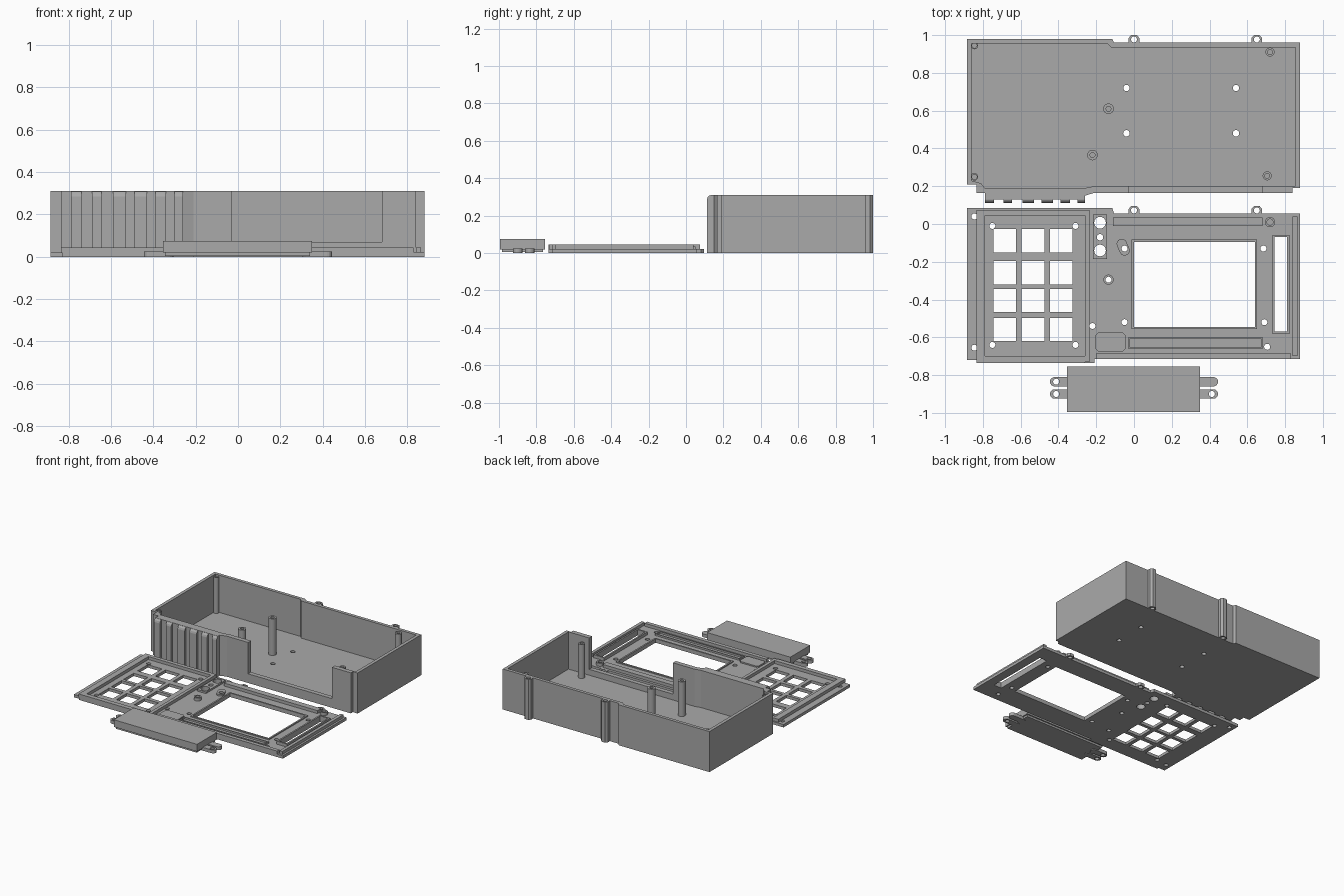
import bpy, bmesh, math

if "Cube" in bpy.data.objects:
    bpy.data.objects.remove(bpy.data.objects["Cube"])

grey = bpy.data.materials.new("mid grey")
grey.diffuse_color = (0.40, 0.40, 0.40, 1)
grey.use_nodes = True
grey.node_tree.nodes["Principled BSDF"].inputs["Base Color"].default_value = grey.diffuse_color


def prism_into(bm, pts, z0, z1):
    """Extrude a plan outline between two heights."""
    low = [bm.verts.new((x, y, z0)) for x, y in pts]
    face = bm.faces.new(low)
    up = bmesh.ops.extrude_face_region(bm, geom=[face])["geom"]
    for v in up:
        if isinstance(v, bmesh.types.BMVert):
            v.co.z = z1


def rect(x0, x1, y0, y1):
    return [(x0, y0), (x1, y0), (x1, y1), (x0, y1)]


def circle(x, y, r, n=20):
    return [(x + r * math.cos(2 * math.pi * i / n), y + r * math.sin(2 * math.pi * i / n)) for i in range(n)]


def capsule(x0, y0, x1, y1, r, n=8):
    a = math.atan2(y1 - y0, x1 - x0)
    out = []
    for cx, cy, s in ((x1, y1, a - math.pi / 2), (x0, y0, a + math.pi / 2)):
        out += [(cx + r * math.cos(s + math.pi * i / n), cy + r * math.sin(s + math.pi * i / n)) for i in range(n + 1)]
    return out


def make(name, solids):
    """One object from a list of (outline, z0, z1)."""
    bm = bmesh.new()
    for pts, z0, z1 in solids:
        prism_into(bm, pts, z0, z1)
    bmesh.ops.recalc_face_normals(bm, faces=bm.faces)
    me = bpy.data.meshes.new(name)
    bm.to_mesh(me)
    bm.free()
    me.materials.append(grey)
    ob = bpy.data.objects.new(name, me)
    bpy.context.collection.objects.link(ob)
    return ob


def cut(ob, solids):
    """Subtract prisms, or a ready-made cutter object."""
    tool = make("cutter", solids) if isinstance(solids, list) else solids
    mod = ob.modifiers.new("cut", 'BOOLEAN')
    mod.operation, mod.solver, mod.object = 'DIFFERENCE', 'EXACT', tool
    bpy.context.view_layer.objects.active = ob
    bpy.ops.object.modifier_apply(modifier=mod.name)
    bpy.data.objects.remove(tool)


def frame(name, x0, x1, y0, y1, w, z0, z1):
    """Thin rectangular rim around an opening."""
    ob = make(name, [(rect(x0 - w, x1 + w, y0 - w, y1 + w), z0, z1)])
    cut(ob, [(rect(x0, x1, y0, y1), z0 - 0.1, z1 + 0.1)])


def smooth(ob):
    bpy.ops.object.select_all(action='DESELECT')
    ob.select_set(True)
    bpy.context.view_layer.objects.active = ob
    bpy.ops.object.shade_smooth_by_angle()


# ---------- open case ----------
H, FLOOR = 0.31, 0.025
outer = [(-0.885, 0.98), (-0.885, 0.21), (-0.835, 0.21), (-0.835, 0.165), (-0.79, 0.165), (-0.79, 0.13),
         (-0.26, 0.13), (-0.26, 0.15), (-0.21, 0.165), (0.84, 0.165), (0.84, 0.19), (0.88, 0.19),
         (0.88, 0.96), (-0.105, 0.96), (-0.115, 0.98)]
inner = [(-0.86, 0.955), (-0.86, 0.23), (-0.81, 0.215), (-0.79, 0.19), (-0.26, 0.19), (-0.21, 0.2),
         (0.855, 0.2), (0.855, 0.935), (-0.12, 0.935), (-0.14, 0.955)]
case = make("case_shell", [(outer, 0, H)])
cut(case, [(inner, FLOOR, 0.5)])
cut(case, [(rect(-0.03, 0.68, 0.1, 0.21), 0.07, 0.5)])
cut(case, [(circle(x, y, 0.017), -0.1, 0.1) for x in (-0.04, 0.54) for y in (0.48, 0.72)])
# screw holes through the front wall
side_holes = make("cutter", [(circle(x, -z, 0.015), 0.1, 0.25) for x in (-0.08, 0.74) for z in (0.155, 0.22)])
for v in side_holes.data.vertices:
    x, y, z = v.co
    v.co = (x, z, -y)
side_holes.data.flip_normals()
cut(case, side_holes)

# grip ribs with a rounded upper front edge
for x0, x1 in ((-0.79, -0.74), (-0.69, -0.645), (-0.59, -0.53), (-0.49, -0.43), (-0.39, -0.34), (-0.30, -0.26)):
    prof = [(0.135, 0), (0.112, 0), (0.112, 0.285), (0.116, 0.298), (0.125, 0.307), (0.135, H)]
    rib = make("grip_rib", [(prof, x0, x1)])
    for v in rib.data.vertices:
        a, b, c = v.co
        v.co = (c, a, b)

# screw posts inside the case
for x, y, r, top in ((-0.845, 0.945, 0.02, 0.30), (-0.845, 0.25, 0.02, 0.30), (-0.135, 0.61, 0.028, 0.305),
                     (-0.22, 0.365, 0.028, 0.29), (0.72, 0.91, 0.024, 0.30), (0.705, 0.255, 0.024, 0.285)):
    post = make("screw_post", [(circle(x, y, r), FLOOR - 0.005, top)])
    cut(post, [(circle(x, y, 0.013), 0.1, 0.5)])
    smooth(post)


def lug(name, x, y0, y1, z1):
    """Rounded ear with a through hole, standing on the rear edge."""
    ob = make(name, [([(x - 0.028, y0), (x + 0.028, y0), (x + 0.028, y1 - 0.015), (x + 0.015, y1),
                       (x - 0.015, y1), (x - 0.028, y1 - 0.015)], 0, z1)])
    cut(ob, [(circle(x, y1 - 0.023, 0.016), -0.1, 0.5)])


for x in (0, 0.65):
    lug("rear_column", x, 0.95, 1.0, H)
    lug("panel_lug", x, 0.05, 0.095, 0.022)

# ---------- front panel ----------
T, R = 0.022, 0.045
plan = [(-0.885, 0.085), (-0.885, -0.72), (-0.83, -0.72), (-0.83, -0.735), (-0.21, -0.735), (-0.21, -0.715),
        (0.88, -0.715), (0.88, 0.055), (-0.105, 0.055), (-0.115, 0.085)]
panel = make("front_panel", [(plan, 0, T)])
keys = [(-0.745 + 0.15 * c, -0.625 + 0.15 * c, y, y + 0.123) for c in range(3)
        for y in (-0.62, -0.467, -0.32, -0.15)]
cut(panel, [(rect(*k), -0.1, 0.2) for k in keys] + [(rect(0, 0.64, -0.545, -0.095), -0.1, 0.2),
                                                  (rect(0.745, 0.81, -0.57, -0.07), -0.1, 0.2)])
screws = [(-0.845, 0.04), (-0.845, -0.655), (-0.22, -0.54), (-0.05, -0.52), (-0.05, -0.13), (0.685, -0.13),
          (0.69, -0.52), (0.705, -0.65), (-0.135, -0.295)]
screws += [(x, y) for x in (-0.75, -0.31) for y in (-0.01, -0.64)]
lamps = [(-0.18, 0.007, 0.031), (-0.18, -0.07, 0.017), (-0.18, -0.14, 0.031)]
cut(panel, [(circle(x, y, 0.016), -0.1, 0.2) for x, y in screws] + [(circle(*c), -0.1, 0.2) for c in lamps])

# raised ribs running along the panel edges
for r in (rect(-0.835, -0.79, -0.735, 0.075), rect(-0.26, -0.235, -0.73, 0.075), rect(-0.79, -0.26, 0.045, 0.075),
          rect(-0.79, -0.26, -0.735, -0.7), rect(-0.11, 0.68, -0.01, 0.035), rect(-0.2, 0.83, -0.715, -0.685),
          rect(0.84, 0.865, -0.7, 0.04)):
    make("panel_rib", [(r, T - 0.004, R)])

# rims around the window, slot, groove, switch pad and indicator block
frame("window_rim", 0, 0.64, -0.545, -0.095, 0.012, T - 0.004, 0.03)
frame("slot_rim", 0.745, 0.81, -0.57, -0.07, 0.012, T - 0.004, R)
frame("groove_rim", -0.025, 0.675, -0.65, -0.61, 0.008, T - 0.004, 0.035)
make("switch_pad", [([(-0.205, -0.66), (-0.19, -0.675), (-0.06, -0.675), (-0.045, -0.66), (-0.045, -0.59),
                      (-0.06, -0.575), (-0.19, -0.575), (-0.205, -0.59)], T - 0.004, 0.032)])
block = make("indicator_block", [(rect(-0.218, -0.142, -0.185, 0.05), T - 0.004, 0.035)])
cut(block, [(circle(*c), -0.1, 0.2) for c in lamps])

# raised bosses around screw holes
boss = make("oval_boss", [(capsule(-0.05, -0.14, -0.065, -0.105, 0.027), T - 0.004, 0.035)])
cut(boss, [(circle(-0.05, -0.13, 0.016), -0.1, 0.2)])
for x, y in ((-0.135, -0.295), (0.72, 0.01)):
    ring = make("round_boss", [(circle(x, y, 0.027), T - 0.004, R)])
    cut(ring, [(circle(x, y, 0.016), -0.1, 0.2)])
    smooth(ring)

# ---------- separate cover block with mounting ears ----------
make("cover_block", [(rect(-0.345, 0.34, -0.985, -0.765), 0.005, 0.03), (rect(-0.355, 0.35, -0.995, -0.755), 0.02, 0.075)])
for s in (-1, 1):
    for y in (-0.835, -0.9):
        ear = make("mounting_ear", [(capsule(s * 0.33, y, s * 0.42, y, 0.025), 0, 0.025)])
        if s < 0 or y < -0.85:
            cut(ear, [(circle(s * 0.412, y, 0.016), -0.1, 0.2)])
